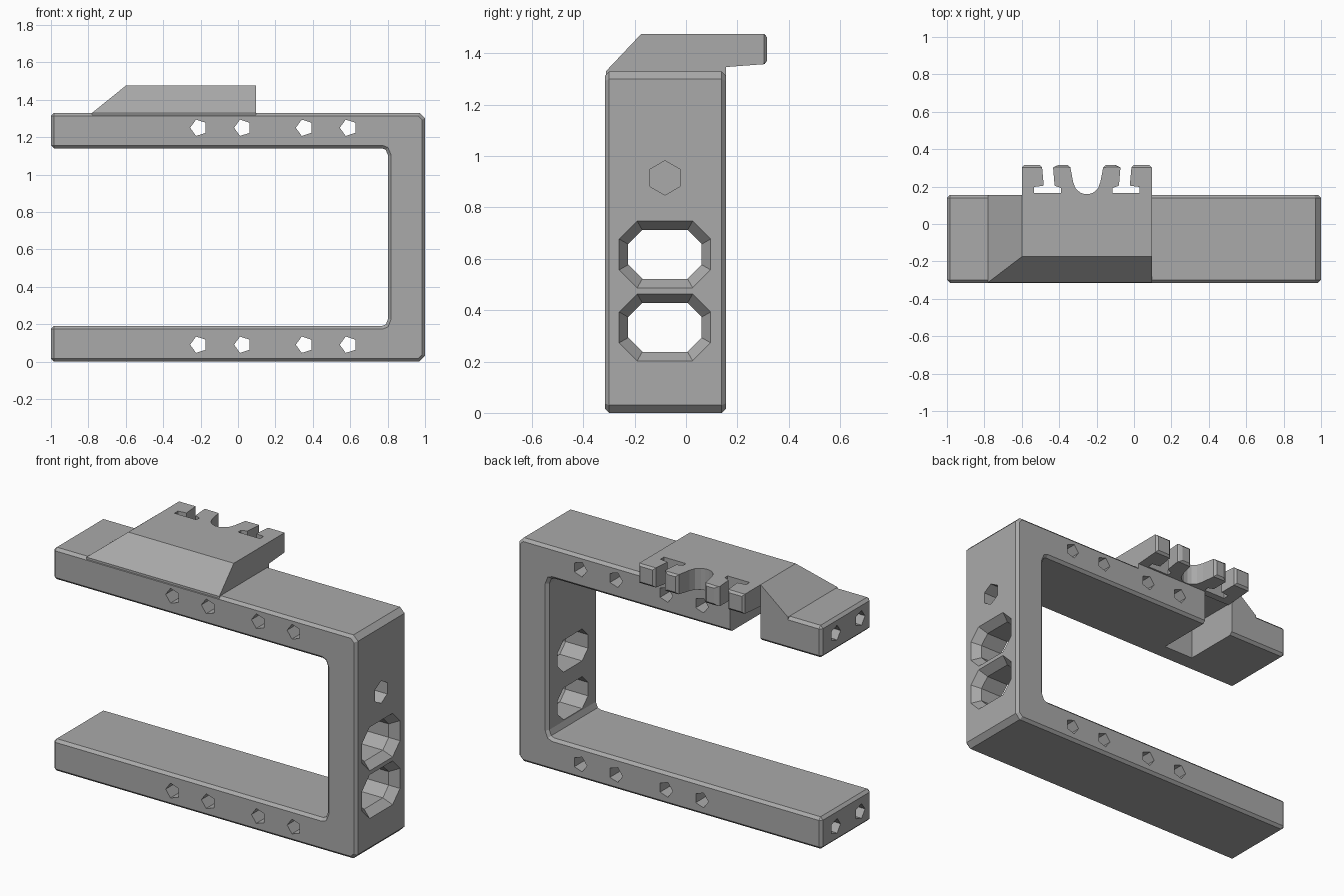
import bpy
import bmesh
import math
from mathutils import Vector

cube = bpy.data.objects.get("Cube")
if cube:
    bpy.data.objects.remove(cube, do_unlink=True)

grey = bpy.data.materials.new("plain grey")
grey.use_nodes = True
colour = (0.4, 0.4, 0.4, 1)
grey.diffuse_color = colour
grey.node_tree.nodes["Principled BSDF"].inputs["Base Color"].default_value = colour

FRONT, BACK, TOP, DECK = -0.315, 0.155, 1.33, 1.475


def finish(name, bm):
    bmesh.ops.recalc_face_normals(bm, faces=bm.faces)
    mesh = bpy.data.meshes.new(name)
    bm.to_mesh(mesh)
    bm.free()
    mesh.materials.append(grey)
    obj = bpy.data.objects.new(name, mesh)
    bpy.context.collection.objects.link(obj)
    return obj


def loft(name, rings):
    """Solid skin through rings of equal length, capped at both ends."""
    bm = bmesh.new()
    loops = [[bm.verts.new(p) for p in ring] for ring in rings]
    for a, b in zip(loops, loops[1:]):
        for i in range(len(a)):
            j = (i + 1) % len(a)
            bm.faces.new((a[i], a[j], b[j], b[i]))
    bm.faces.new(loops[0])
    bm.faces.new(loops[-1])
    return finish(name, bm)


def apply(obj, mod):
    bpy.context.view_layer.objects.active = obj
    bpy.ops.object.modifier_apply(modifier=mod.name)


def bevel(obj, width):
    mod = obj.modifiers.new("edges", 'BEVEL')
    mod.width = width
    mod.segments = 1
    mod.limit_method = 'ANGLE'
    mod.angle_limit = math.radians(50)
    apply(obj, mod)


def combine(obj, other, operation):
    mod = obj.modifiers.new("combine", 'BOOLEAN')
    mod.operation = operation
    mod.solver = 'EXACT'
    mod.object = other
    apply(obj, mod)
    bpy.data.objects.remove(other, do_unlink=True)


def polygon(sides, radius, turn):
    return [(radius * math.cos(turn + math.tau * i / sides),
             radius * math.sin(turn + math.tau * i / sides)) for i in range(sides)]


def octagon(w, h, c):
    return [(w, h - c), (w - c, h), (c - w, h), (-w, h - c),
            (-w, c - h), (c - w, -h), (w - c, -h), (w, c - h)]


def x_ring(shape, x, y, z):
    return [(x, y + a, z + b) for a, b in shape]


# C-shaped frame
outline = [(-1, 0), (0.97, 0), (1, 0.03), (1, 1.3), (0.97, TOP), (-1, TOP),
           (-1, 1.14), (0.77, 1.14), (0.79, 1.132), (0.803, 1.1),
           (0.803, 0.23), (0.79, 0.198), (0.77, 0.19), (-1, 0.19)]
frame = loft("frame", [[(x, y, z) for x, z in outline] for y in (FRONT, BACK)])
bevel(frame, 0.016)

# Sloped mount block on the upper arm
base = [(-0.78, FRONT + 0.003), (0.095, FRONT + 0.003), (0.095, BACK), (-0.78, BACK)]
deck = [(-0.6, -0.175), (0.095, -0.175), (0.095, BACK), (-0.6, BACK)]
mount = loft("mount", [[(x, y, 1.27) for x, y in base],
                       [(x, y, TOP) for x, y in base],
                       [(x, y, DECK) for x, y in deck]])
combine(frame, mount, 'UNION')

# Rear notch under the mount, through the upper arm
notch = [(-0.6, -0.2), (-0.4, -0.2), (-0.4, 0.3), (-0.6, 0.3)]
combine(frame, loft("notch_cutter", [[(x, y, z) for x, y in notch] for z in (1.0, 1.35)]),
        'DIFFERENCE')

# Pentagonal holes through both arms
pentagon = polygon(5, 0.046, math.pi)
for z in (0.09, 1.25):
    for x in (-0.21, 0.025, 0.355, 0.59):
        rings = [[(x + a, y, z + b) for a, b in pentagon] for y in (-0.5, 0.5)]
        combine(frame, loft("hole_cutter", rings), 'DIFFERENCE')

# Blind holes in the arm ends
for z in (0.09, 1.24):
    for y in (-0.21, 0.02):
        rings = [x_ring(pentagon, x, y, z) for x in (-1.1, -0.88)]
        combine(frame, loft("end_hole_cutter", rings), 'DIFFERENCE')

# Blind hexagonal hole in the upright
hexagon = polygon(6, 0.067, math.pi / 2)
combine(frame, loft("hex_cutter", [x_ring(hexagon, x, -0.082, 0.915) for x in (0.9, 1.1)]),
        'DIFFERENCE')

# Flared octagonal windows through the upright
wide, narrow = octagon(0.178, 0.13, 0.07), octagon(0.143, 0.095, 0.055)
for z in (0.333, 0.617):
    rings = [x_ring(narrow, 0.7, -0.082, z), x_ring(narrow, 0.95, -0.082, z),
             x_ring(wide, 1.0, -0.082, z), x_ring(wide, 1.1, -0.082, z)]
    combine(frame, loft("window_cutter", rings), 'DIFFERENCE')

# Pronged clip: half outline mirrored about its middle, with T slots and a round gap
middle = -0.2525
half = [(0.3475, BACK - 0.03), (0.3475, 0.315), (0.24, 0.315), (0.23, 0.205),
        (0.282, 0.198), (0.282, 0.165), (0.137, 0.165), (0.137, 0.192),
        (0.172, 0.205), (0.18, 0.3), (0.165, 0.315), (0.09, 0.315),
        (0.073, 0.225), (0.06, 0.19), (0.035, 0.168), (0.012, 0.16)]
shape = [(middle + x, y) for x, y in half]
shape += [(middle - x, y) for x, y in reversed(half)]
clip = loft("clip", [[(x, y, 1.335 + 0.075 * y) for x, y in shape],
                     [(x, y, DECK) for x, y in shape]])

# Soften the free prong tips
bm = bmesh.new()
bm.from_mesh(clip.data)
tips = [e for e in bm.edges if all(v.co.y > 0.31 for v in e.verts)]
bmesh.ops.bevel(bm, geom=tips, offset=0.012, segments=1, affect='EDGES')
bm.to_mesh(clip.data)
bm.free()
